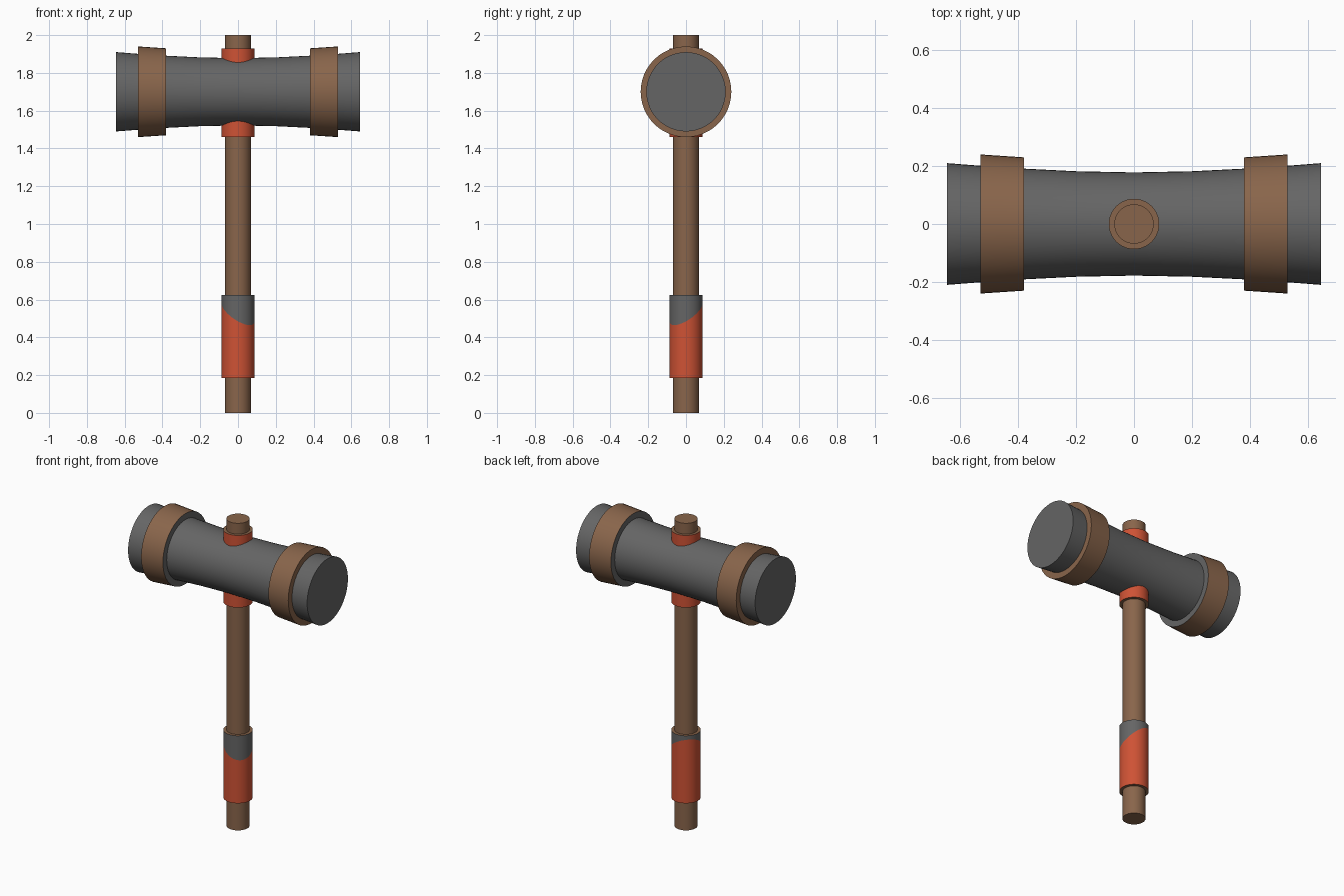
import bpy, bmesh, math
from mathutils import Matrix

if "Cube" in bpy.data.objects:
    bpy.data.objects.remove(bpy.data.objects["Cube"])

SEGS = 48


def material(name, rgb):
    m = bpy.data.materials.new(name)
    m.diffuse_color = (*rgb, 1)
    m.use_nodes = True
    m.node_tree.nodes["Principled BSDF"].inputs["Base Color"].default_value = m.diffuse_color
    return m


BROWN = material("brown", (0.25, 0.13, 0.07))
RED = material("red", (0.62, 0.085, 0.035))
GREY = material("dark_grey", (0.13, 0.13, 0.13))


def lathe(name, profile, mats, matrix=Matrix()):
    """Revolve (radius, height[, tilt]) points around z; one material per profile segment."""
    bm = bmesh.new()
    rings = []
    for r, z, *tilt in profile:
        k = tilt[0] if tilt else 0
        if r == 0:
            rings.append([bm.verts.new((0, 0, z))] * SEGS)
            continue
        ring = []
        for i in range(SEGS):
            a = 2 * math.pi * i / SEGS
            x, y = r * math.cos(a), r * math.sin(a)
            ring.append(bm.verts.new((x, y, z + k * (y - x))))
        rings.append(ring)
    slots = list(dict.fromkeys(mats))
    for lo, hi, mat in zip(rings, rings[1:], mats):
        for i in range(SEGS):
            j = (i + 1) % SEGS
            corners = list(dict.fromkeys((lo[i], lo[j], hi[j], hi[i])))
            bm.faces.new(corners).material_index = slots.index(mat)
    bm.transform(matrix)
    me = bpy.data.meshes.new(name)
    bm.to_mesh(me)
    bm.free()
    for m in slots:
        me.materials.append(m)
    ob = bpy.data.objects.new(name, me)
    bpy.context.collection.objects.link(ob)
    bpy.ops.object.select_all(action='DESELECT')
    ob.select_set(True)
    bpy.context.view_layer.objects.active = ob
    bpy.ops.object.shade_smooth_by_angle(angle=math.radians(30))
    return ob


# Handle shaft
R, G = 0.068, 0.087
lathe("handle", [(0, 0), (R, 0), (R, 2), (0, 2)], [BROWN] * 3)

# Grip sleeve, red below a slanted edge and grey above it
lathe("grip", [(R, 0.185), (G, 0.185), (G, 0.532, 0.546), (G, 0.625), (R, 0.625)],
      [BROWN, RED, GREY, BROWN])

# Collar passing through the head
lathe("collar", [(R, 1.46), (G, 1.46), (G, 1.93), (R, 1.93)], [BROWN, RED, BROWN])

# Waisted head lying along x
half = [(0.178, 0), (0.182, 0.2), (0.191, 0.38), (0.201, 0.53), (0.21, 0.645), (0, 0.645)]
head = [(r, -z) for r, z in half[:0:-1]] + half
to_x = Matrix.Translation((0, 0, 1.7)) @ Matrix.Rotation(math.pi / 2, 4, 'Y')
lathe("head", head, [GREY] * (len(head) - 1), to_x)

# Flared bands near both ends: grey inner face, brown rim and outer face
for side, angle in (("right", math.pi / 2), ("left", -math.pi / 2)):
    place = Matrix.Translation((0, 0, 1.7)) @ Matrix.Rotation(angle, 4, 'Y')
    lathe(side + "_band", [(0.19, 0.38), (0.23, 0.38), (0.24, 0.53), (0.2, 0.53)],
          [GREY, BROWN, BROWN], place)
